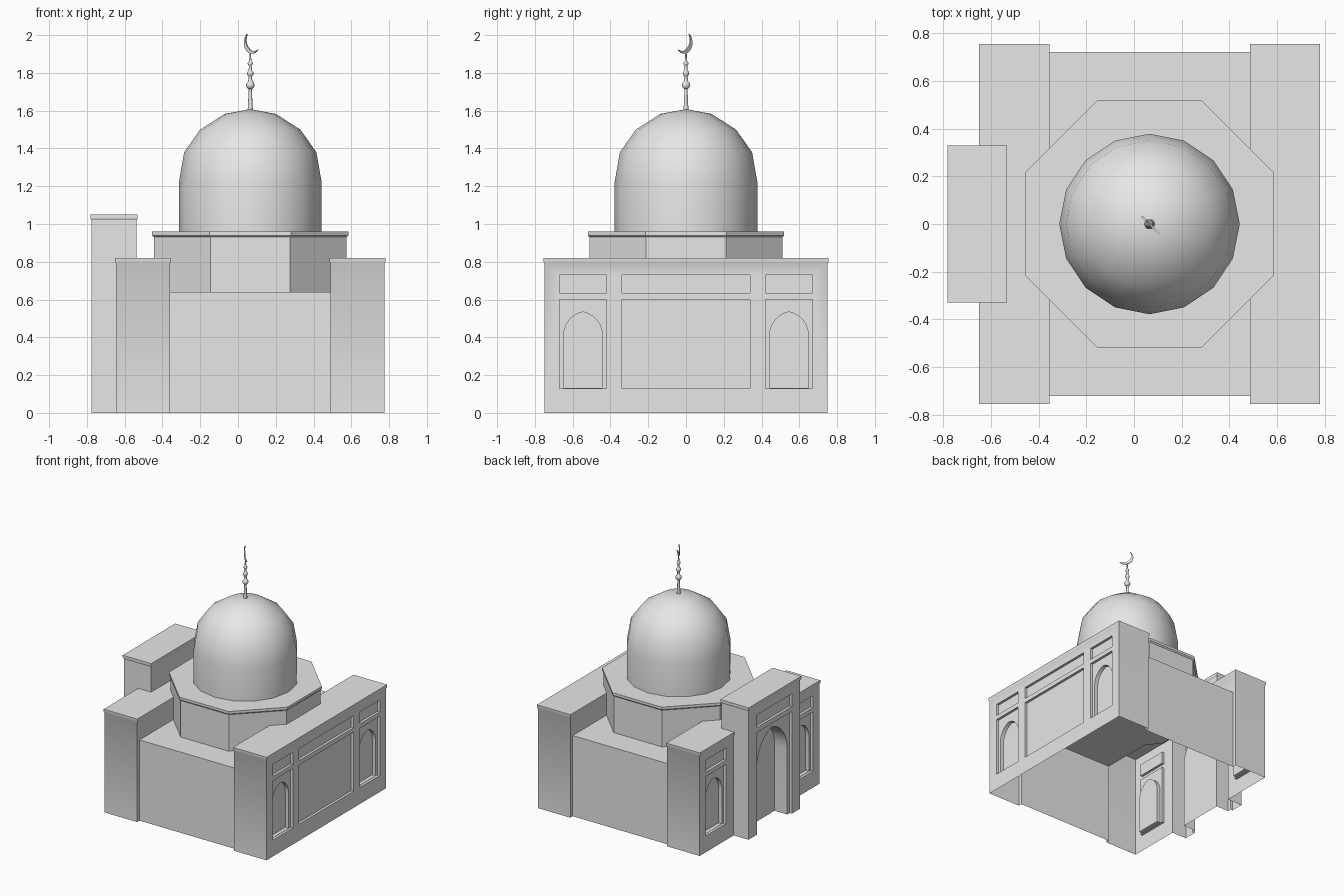
import bpy, bmesh, math
from mathutils import Vector

if "Cube" in bpy.data.objects:
    bpy.data.objects.remove(bpy.data.objects["Cube"], do_unlink=True)

stone = bpy.data.materials.new("pale grey stone")
stone.use_nodes = True
stone.diffuse_color = (0.8, 0.8, 0.8, 1)
stone.node_tree.nodes["Principled BSDF"].inputs["Base Color"].default_value = (0.8, 0.8, 0.8, 1)

CX = 0.065          # dome axis
ROOF = 0.64         # main roof height


def finish(name, bm):
    bmesh.ops.recalc_face_normals(bm, faces=bm.faces)
    mesh = bpy.data.meshes.new(name)
    bm.to_mesh(mesh)
    bm.free()
    mesh.materials.append(stone)
    obj = bpy.data.objects.new(name, mesh)
    bpy.context.scene.collection.objects.link(obj)
    return obj


def loft(name, rings):
    """Closed solid through matching rings of points."""
    bm = bmesh.new()
    loops = [[bm.verts.new(p) for p in ring] for ring in rings]
    n = len(loops[0])
    for a, b in zip(loops, loops[1:]):
        for i in range(n):
            j = (i + 1) % n
            bm.faces.new((a[i], a[j], b[j], b[i]))
    bm.faces.new(loops[0])
    bm.faces.new(loops[-1])
    return finish(name, bm)


def block(name, x0, x1, y, top, lip=0.0):
    """Box symmetric in y, with an optional flared cornice."""
    levels = [(0, 0), (top, 0)]
    if lip:
        levels = [(0, 0), (top - 0.03, 0), (top - 0.02, lip), (top, lip)]
    return loft(name, [[(x0 - g, -y - g, z), (x1 + g, -y - g, z),
                        (x1 + g, y + g, z), (x0 - g, y + g, z)] for z, g in levels])


def lathe(name, profile, sides, angle=60):
    bm = bmesh.new()
    pts = [bm.verts.new((r, 0, z)) for r, z in profile]
    edges = [bm.edges.new(pair) for pair in zip(pts, pts[1:])]
    bmesh.ops.spin(bm, geom=pts + edges, axis=(0, 0, 1), cent=(0, 0, 0),
                   steps=sides, angle=math.tau)
    bmesh.ops.remove_doubles(bm, verts=bm.verts, dist=0.0005)
    obj = finish(name, bm)
    obj.location.x = CX
    smooth(obj, angle)
    return obj


def smooth(obj, angle):
    bpy.ops.object.select_all(action="DESELECT")
    obj.select_set(True)
    bpy.context.view_layer.objects.active = obj
    bpy.ops.object.shade_smooth_by_angle(angle=math.radians(angle))


def combine(target, other, operation):
    mod = target.modifiers.new("combine", "BOOLEAN")
    mod.object, mod.operation, mod.solver = other, operation, "EXACT"
    bpy.context.view_layer.objects.active = target
    bpy.ops.object.modifier_apply(modifier=mod.name)
    bpy.data.objects.remove(other, do_unlink=True)


def rect(y0, y1, z0, z1):
    return [(y0, z0), (y1, z0), (y1, z1), (y0, z1)]


def arch(yc, w, z0, spring, rise, steps=6):
    """Pointed arch outline made of two arcs."""
    c = (rise * rise - w * w) / (2 * w)
    end = math.atan2(rise, c)
    arc = [((w + c) * math.cos(end * i / steps) - c,
            spring + (w + c) * math.sin(end * i / steps)) for i in range(steps)]
    half = [(w, z0)] + arc
    return ([(yc + y, z) for y, z in half] + [(yc, spring + rise)]
            + [(yc - y, z) for y, z in reversed(half)])


def carve(outline, surface, side, depth):
    """Recess an outline into a wall facing +x or -x."""
    cutter = loft("cutter", [[(x, y, z) for y, z in outline]
                             for x in (surface + side * 0.05, surface - side * depth)])
    combine(building, cutter, "DIFFERENCE")


# Main hall, two side wings and the tall entrance portal, as one shell
building = block("building", -0.5, 0.63, 0.72, ROOF)
combine(building, block("wing", 0.49, 0.775, 0.75, 0.82, 0.005), "UNION")
combine(building, block("wing", -0.645, -0.36, 0.75, 0.82, 0.005), "UNION")
combine(building, block("portal", -0.775, -0.537, 0.323, 1.05, 0.006), "UNION")

# Recessed wall panels with pointed niches
for surface, side in ((0.775, 1), (-0.645, -1)):
    for yc in (-0.545, 0.545):
        carve(rect(yc - 0.125, yc + 0.125, 0.635, 0.73), surface, side, 0.02)
        carve(rect(yc - 0.125, yc + 0.125, 0.13, 0.6), surface, side, 0.02)
        carve(arch(yc, 0.1025, 0.132, 0.41, 0.125), surface, side, 0.05)
carve(rect(-0.34, 0.34, 0.635, 0.73), 0.775, 1, 0.02)
carve(rect(-0.34, 0.34, 0.13, 0.6), 0.775, 1, 0.02)

# Portal panel and deep entrance arch
carve(rect(-0.22, 0.22, 0.85, 0.95), -0.775, -1, 0.02)
carve(rect(-0.22, 0.22, -0.05, 0.81), -0.775, -1, 0.02)
carve(arch(0, 0.19, -0.06, 0.52, 0.25), -0.775, -1, 0.13)

# The shell is open underneath
bm = bmesh.new()
bm.from_mesh(building.data)
bmesh.ops.delete(bm, geom=[f for f in bm.faces if all(v.co.z < 0.001 for v in f.verts)],
                 context="FACES")
bm.to_mesh(building.data)
bm.free()
smooth(building, 30)

# Eight-sided drum with cornice
drum = loft("drum", [[(CX + r / math.cos(math.pi / 8) * math.cos((i + 0.5) * math.pi / 4),
                       r / math.cos(math.pi / 8) * math.sin((i + 0.5) * math.pi / 4), z)
                      for i in range(8)]
                     for r, z in ((0.51, ROOF), (0.51, 0.93), (0.52, 0.94), (0.52, 0.96))])

# Dome
lathe("dome", [(0.378, 0.955), (0.378, 1.22), (0.35, 1.38), (0.265, 1.5),
               (0.135, 1.583), (0, 1.608)], 16)

# Finial: tapered rod with three beads
profile = [(0.014, 1.6), (0.008, 1.715)]
for z, r in ((1.735, 0.023), (1.797, 0.018), (1.85, 0.014)):
    profile += [(max(r * math.sin(a), 0.006), z - r * math.cos(a))
                for a in (math.pi * k / 6 for k in range(1, 6))]
profile += [(0.005, 1.88), (0.004, 1.905)]
lathe("finial", profile, 10)

# Crescent, turned to the diagonal
u_axis = Vector((1, -1, 0)).normalized()
normal = Vector((1, 1, 0)).normalized()
outer, inner, N = [], [], 16
for i in range(N + 1):
    t = i / N
    a = math.radians(127 + 193 * t)
    for points, r in ((outer, 0.058), (inner, 0.057 - 0.02 * math.sin(math.pi * t))):
        points.append(Vector((CX, 0, 1.96)) + u_axis * (0.013 + r * math.cos(a))
                      + Vector((0, 0, r * math.sin(a))))
outline = outer + inner[::-1]
loft("crescent", [[p + normal * s for p in outline] for s in (-0.004, 0.004)])
